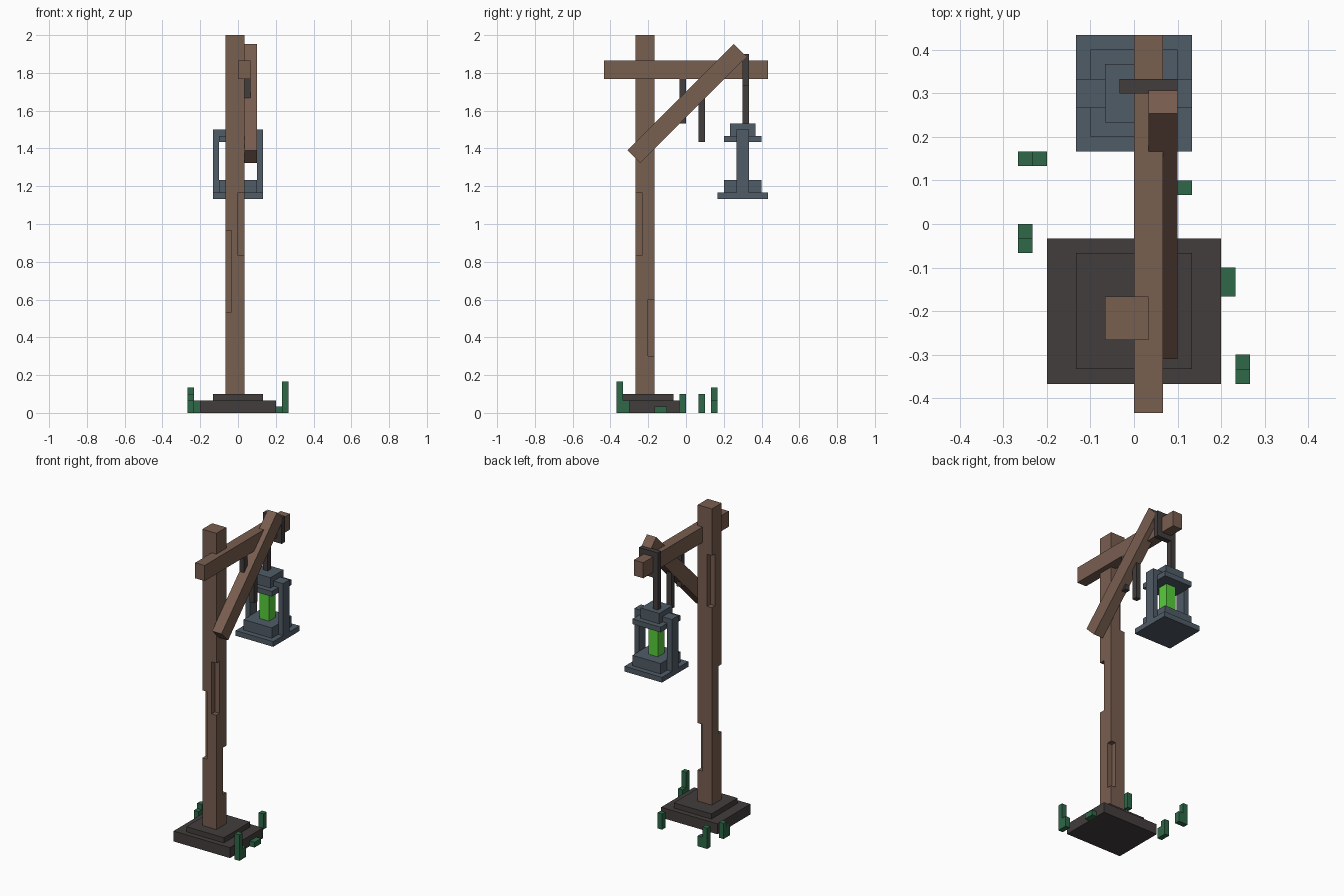
import bpy, bmesh, math
from mathutils import Matrix, Vector

if "Cube" in bpy.data.objects:
    bpy.data.objects.remove(bpy.data.objects["Cube"])

U = 1 / 30  # grid unit of the blocky model


def material(name, rgb):
    m = bpy.data.materials.new(name)
    lin = [(c / 255 / 12.92 if c < 11 else ((c / 255 + 0.055) / 1.055) ** 2.4) for c in rgb]
    m.diffuse_color = (*lin, 1)
    m.use_nodes = True
    m.node_tree.nodes["Principled BSDF"].inputs["Base Color"].default_value = m.diffuse_color
    return m


WOOD = material("brown_wood", (121, 94, 80))
STONE = material("dark_stone", (66, 61, 60))
METAL = material("slate_metal", (80, 92, 103))
LEAF = material("leaf_green", (46, 104, 72))
GLOW = material("glowing_green", (88, 205, 60))


def boxes(name, mat, *specs):
    """One object made of boxes (x0, x1, y0, y1, z0, z1) in grid units."""
    bm = bmesh.new()
    for x0, x1, y0, y1, z0, z1 in specs:
        size = Vector((x1 - x0, y1 - y0, z1 - z0)) * U
        mid = Vector((x0 + x1, y0 + y1, z0 + z1)) * U / 2
        bmesh.ops.create_cube(bm, size=1, matrix=Matrix.Translation(mid) @ Matrix.Diagonal((*size, 1)))
    me = bpy.data.meshes.new(name)
    bm.to_mesh(me)
    bm.free()
    me.materials.append(mat)
    ob = bpy.data.objects.new(name, me)
    bpy.context.collection.objects.link(ob)
    return ob


# Stepped foot
boxes("foot_slab", STONE, (-6, 6, -11, -1, 0, 2))
boxes("foot_step", STONE, (-4, 4, -10, -2, 2, 3))

# Post with a worn notch in each corner edge
post = boxes("post", WOOD, (-2, 1, -8, -5, 3, 60))
notches = {
    "front_left": (-3, -1, -9, -7, 16, 29),
    "front_right": (0, 2, -9, -7, 25, 35),
    "back_right": (0, 2, -6, -4, 9, 18),
    "back_left": (-3, -1, -6, -4, 41, 51),
}
for corner, spec in notches.items():
    cutter = boxes("notch_cutter_" + corner, WOOD, spec)
    cutter.hide_render = True
    cutter.hide_viewport = True
    mod = post.modifiers.new("notch_" + corner, 'BOOLEAN')
    mod.operation = 'DIFFERENCE'
    mod.solver = 'EXACT'
    mod.object = cutter

# Cross beam and diagonal brace
boxes("cross_beam", WOOD, (0, 2, -13, 13, 53, 56))
brace = boxes("diagonal_brace", WOOD, (-1, 1, -11.95, 11.95, -1.42, 1.42))
brace.rotation_euler.x = math.radians(45)
brace.location = (2 * U, 0.005, 1.638)

# Strap round the beam, and hanging chains
boxes("beam_strap", STONE, (-1, 3, 9, 10, 52, 57))
boxes("lantern_chain", STONE, (-1, 0, 9, 10, 46, 52))
boxes("loose_chain_short", STONE, (1, 2, -1, 0, 46, 53))
boxes("loose_chain_long", STONE, (1, 2, 2, 3, 43, 53))

# Lantern
boxes("lantern_base", METAL, (-4, 4, 5, 13, 34, 35))
boxes("lantern_step", METAL, (-3, 3, 6, 12, 35, 37))
boxes("lantern_roof", METAL, (-3, 3, 6, 12, 43, 44))
boxes("lantern_cap", METAL, (-2, 2, 7, 11, 44, 46))
for side, x in (("left", -4), ("right", 3)):
    inner = (-4, -2) if x < 0 else (2, 4)
    boxes("lantern_column_" + side, METAL, (x, x + 1, 8, 10, 35, 44))
    boxes("lantern_arm_" + side, METAL, (*inner, 8, 10, 44, 45))
boxes("lantern_light", GLOW, (-1, 1, 8, 10, 37, 43))

# Grass tufts around the foot
boxes("grass_back_left", LEAF, (-8, -7, 4, 5, 0, 4), (-7, -6, 4, 5, 0, 2))
boxes("grass_left", LEAF, (-8, -7, -1, 0, 0, 3), (-8, -7, -2, -1, 0, 2))
boxes("grass_back", LEAF, (3, 4, 2, 3, 0, 3))
boxes("grass_right", LEAF, (6, 7, -5, -3, 0, 1))
boxes("grass_front_right", LEAF, (7, 8, -11, -10, 0, 5), (7, 8, -10, -9, 0, 2))
